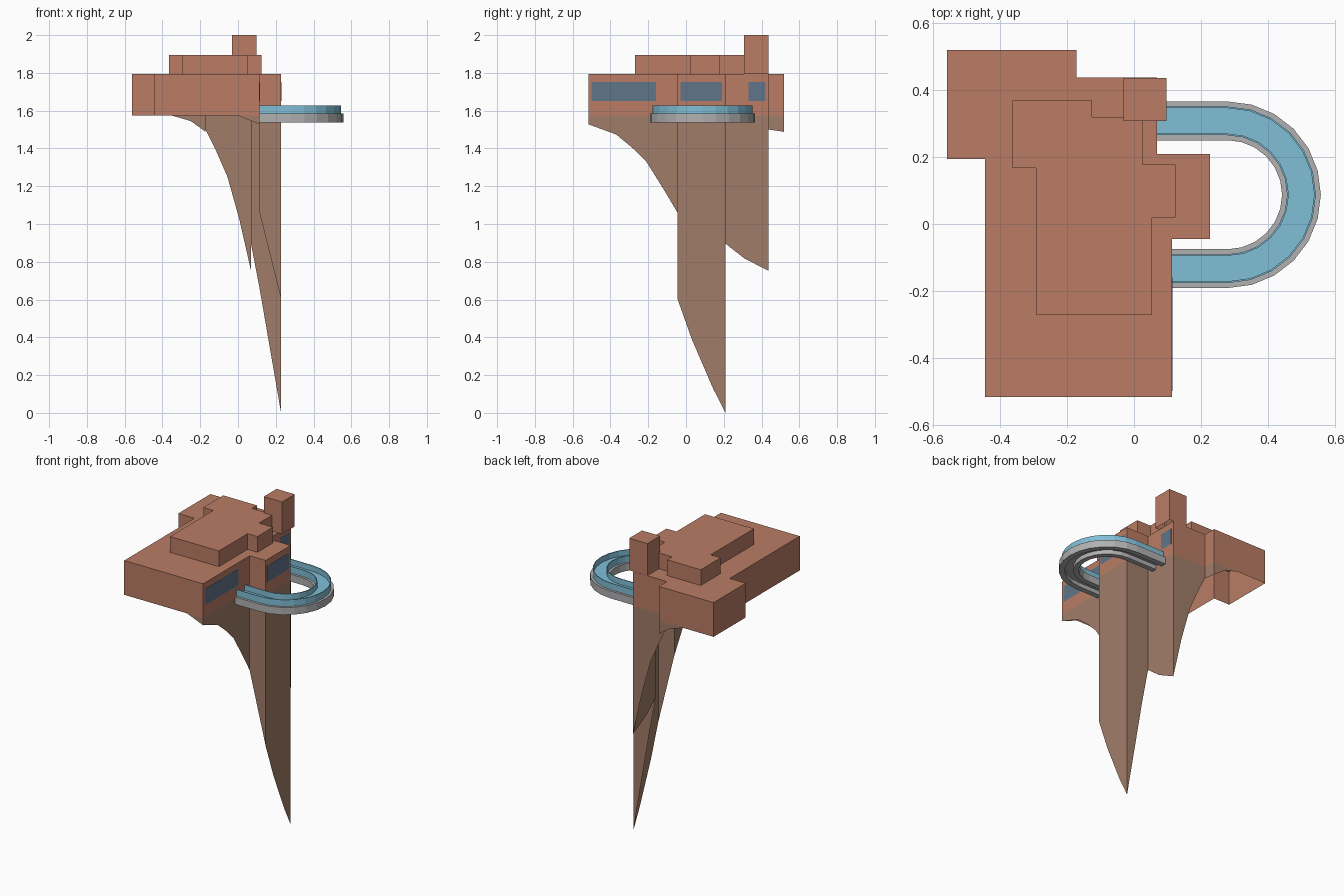
import bpy
import bmesh
import math

cube = bpy.data.objects.get("Cube")
if cube:
    bpy.data.objects.remove(cube, do_unlink=True)


def material(name, rgb):
    mat = bpy.data.materials.new(name)
    mat.use_nodes = True
    mat.diffuse_color = (*rgb, 1)
    mat.node_tree.nodes["Principled BSDF"].inputs["Base Color"].default_value = (*rgb, 1)
    return mat


TERRACOTTA = material("terracotta", (0.49, 0.204, 0.13))
ROCK = material("brown rock", (0.355, 0.204, 0.138))
GLASS = material("light blue glass", (0.22, 0.52, 0.68))
WINDOW = material("dark window", (0.117, 0.178, 0.25))
STEEL = material("grey steel", (0.44, 0.44, 0.45))


def finish(name, bm, mat):
    mesh = bpy.data.meshes.new(name)
    bm.to_mesh(mesh)
    bm.free()
    mesh.materials.append(mat)
    obj = bpy.data.objects.new(name, mesh)
    bpy.context.collection.objects.link(obj)
    return obj


def prism(name, outline, z0, z1, mat):
    """Walls and a roof over an outline, open underneath."""
    bm = bmesh.new()
    low = [bm.verts.new((x, y, z0)) for x, y in outline]
    high = [bm.verts.new((x, y, z1)) for x, y in outline]
    bm.faces.new(high)
    for i in range(len(low)):
        bm.faces.new((low[i - 1], low[i], high[i], high[i - 1]))
    bmesh.ops.recalc_face_normals(bm, faces=bm.faces)
    return finish(name, bm, mat)


def box(name, x0, x1, y0, y1, z0, z1, mat):
    return prism(name, [(x0, y0), (x1, y0), (x1, y1), (x0, y1)], z0, z1, mat)


# Building: stepped main storey, smaller roof tier and chimney
FLOOR, ROOF = 1.574, 1.794
BACK, REAR, FRONT = 0.52, 0.438, -0.517
SIDE, NOSE, RECESS = 0.114, 0.228, 0.069
NOSE_BACK, NOSE_FRONT, STEP = 0.209, -0.045, -0.172
plan = [(-0.56, BACK), (STEP, BACK), (STEP, REAR), (RECESS, REAR),
        (RECESS, NOSE_BACK), (NOSE, NOSE_BACK), (NOSE, NOSE_FRONT),
        (SIDE, NOSE_FRONT), (SIDE, FRONT), (-0.446, FRONT),
        (-0.446, 0.194), (-0.56, 0.194)]
tier = [(-0.364, 0.37), (-0.125, 0.37), (-0.125, 0.32), (0.025, 0.32),
        (0.025, 0.178), (0.124, 0.178), (0.124, 0.02), (0.054, 0.02),
        (0.054, -0.271), (-0.293, -0.271), (-0.293, 0.168), (-0.364, 0.168)]
prism("main_storey", plan, FLOOR, ROOF, TERRACOTTA)
prism("roof_tier", tier, ROOF, 1.895, TERRACOTTA)
box("chimney", -0.032, 0.097, 0.308, 0.437, ROOF, 2.0, TERRACOTTA)

# Windows along the cliff side
for name, x, y0, y1 in [("front_window", SIDE, -0.5, -0.16),
                        ("middle_window", NOSE, -0.03, 0.19),
                        ("back_window", RECESS, 0.33, 0.42)]:
    box(name, x + 0.0003, x + 0.0015, y0, y1, 1.65, 1.753, WINDOW)

# Cliff: sheer rock faces under the building, following a ragged lower edge
lower_edge = [
    (-0.35, BACK, FLOOR), (-0.25, BACK, 1.545), (STEP, BACK, 1.488),
    (STEP, REAR, 1.5), (-0.115, REAR, 1.385), (-0.056, REAR, 1.25),
    (0.007, REAR, 1.025), (RECESS, REAR, 0.752),
    (RECESS, 0.31, 0.817), (RECESS, NOSE_BACK, 0.896),
    (SIDE, NOSE_BACK, 0.66), (NOSE, NOSE_BACK, 0.0),
    (NOSE, 0.143, 0.13), (NOSE, 0.032, 0.387), (NOSE, NOSE_FRONT, 0.603),
    (SIDE, NOSE_FRONT, 1.06), (SIDE, -0.116, 1.18), (SIDE, -0.21, 1.33),
    (SIDE, -0.286, 1.405), (SIDE, -0.37, 1.474), (SIDE, FRONT, 1.528),
    (0.0, FRONT, FLOOR)]
bm = bmesh.new()
top = [bm.verts.new((x, y, FLOOR)) for x, y, z in lower_edge]
bottom = [bm.verts.new(p) for p in lower_edge]
for i in range(len(top) - 1):
    bm.faces.new((top[i], top[i + 1], bottom[i + 1], bottom[i]))
bmesh.ops.remove_doubles(bm, verts=bm.verts, dist=1e-5)
finish("cliff", bm, ROCK)

# Skywalk: horseshoe bands that share one centre
CX, CY, STEPS = 0.28, 0.0875, 12


def horseshoe(name, r0, r1, z0, z1, mat):
    def path(r):
        arc = [math.pi * (i / STEPS - 0.5) for i in range(STEPS + 1)]
        bend = [(CX + r * math.cos(a), CY + r * math.sin(a)) for a in arc]
        return [(SIDE, CY - r)] + bend + [(RECESS, CY + r)]

    bm = bmesh.new()
    rings = [[bm.verts.new((*p, z)) for p, z in
              ((a, z0), (b, z0), (b, z1), (a, z1))]
             for a, b in zip(path(r0), path(r1))]
    for s, t in zip(rings, rings[1:]):
        for i in range(4):
            bm.faces.new((s[i - 1], s[i], t[i], t[i - 1]))
    for end in (rings[0], rings[-1]):
        bm.faces.new(end)
    bmesh.ops.recalc_face_normals(bm, faces=bm.faces)
    return finish(name, bm, mat)


horseshoe("inner_beam", 0.163, 0.195, 1.538, 1.585, STEEL)
horseshoe("outer_beam", 0.245, 0.279, 1.538, 1.585, STEEL)
horseshoe("deck_slab", 0.195, 0.245, 1.565, 1.583, STEEL)
horseshoe("glass_floor", 0.182, 0.260, 1.581, 1.591, GLASS)
horseshoe("inner_glass_rail", 0.178, 0.183, 1.583, 1.627, GLASS)
horseshoe("outer_glass_rail", 0.259, 0.264, 1.583, 1.627, GLASS)
